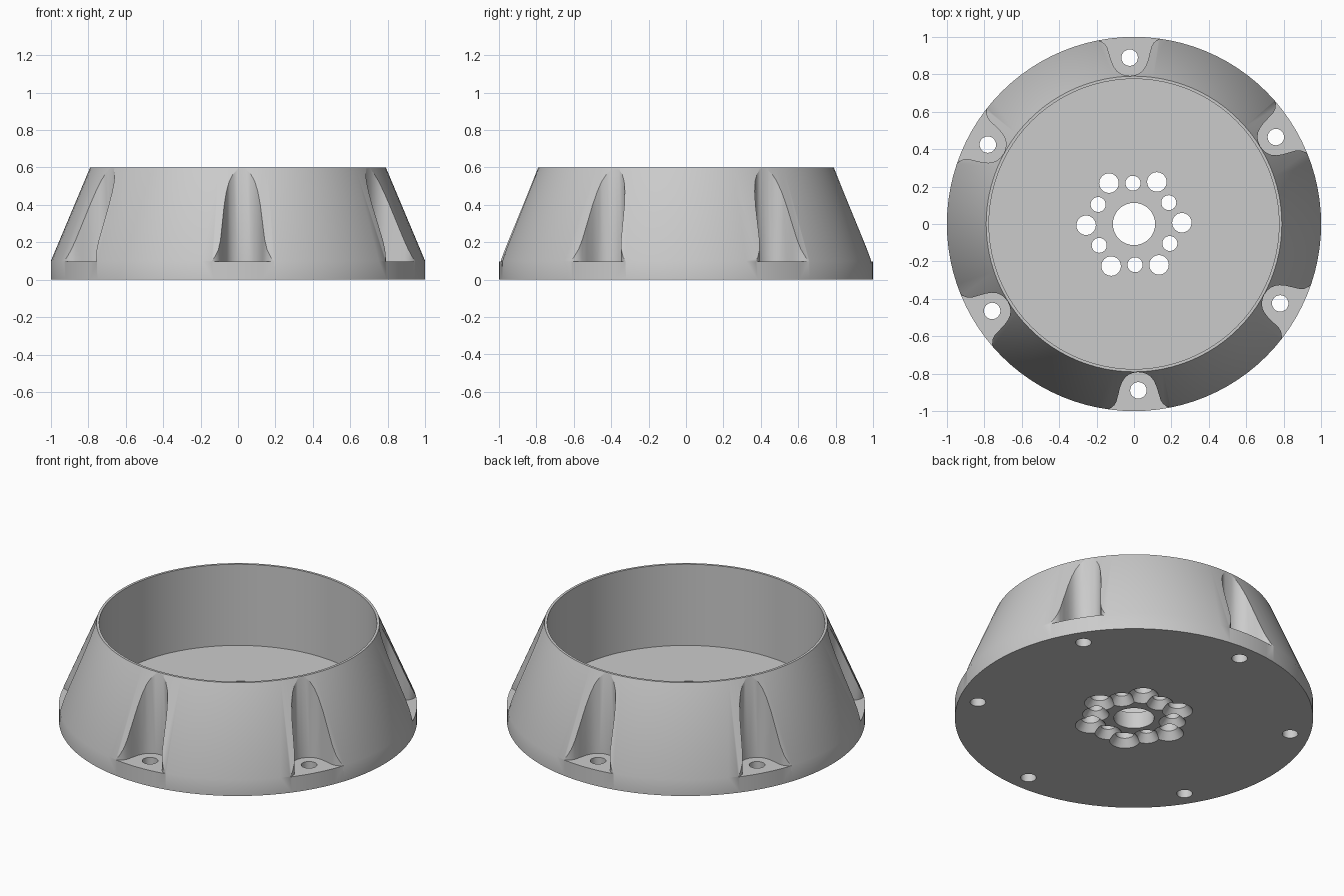
import bpy, bmesh
from math import cos, sin, pi, radians
from mathutils import Matrix, Vector

if "Cube" in bpy.data.objects:
    bpy.data.objects.remove(bpy.data.objects["Cube"], do_unlink=True)

TWIST = radians(1.5)   # slight turn of the whole hole pattern

grey = bpy.data.materials.new("plain grey")
grey.use_nodes = True
grey.diffuse_color = (0.6, 0.6, 0.6, 1)
grey.node_tree.nodes["Principled BSDF"].inputs["Base Color"].default_value = (0.6, 0.6, 0.6, 1)


def loft(bm, rings):
    """Skin a list of point rings and cap both ends."""
    rings = [[bm.verts.new(p) for p in ring] for ring in rings]
    n = len(rings[0])
    for a, b in zip(rings, rings[1:]):
        for i in range(n):
            j = (i + 1) % n
            bm.faces.new((a[i], a[j], b[j], b[i]))
    bm.faces.new(rings[0][::-1])
    bm.faces.new(rings[-1])


def lathe(bm, profile, segments, centre=(0, 0)):
    loft(bm, [[(centre[0] + r * cos(2 * pi * i / segments),
                centre[1] + r * sin(2 * pi * i / segments), z)
               for i in range(segments)] for r, z in profile])


def finish(bm, name):
    bmesh.ops.recalc_face_normals(bm, faces=bm.faces)
    mesh = bpy.data.meshes.new(name)
    bm.to_mesh(mesh)
    bm.free()
    mesh.materials.append(grey)
    obj = bpy.data.objects.new(name, mesh)
    bpy.context.collection.objects.link(obj)
    return obj


def ring_of_holes(name, radius, start, profile, segments):
    bm = bmesh.new()
    for k in range(6):
        a = radians(start + 60 * k) + TWIST
        lathe(bm, profile, segments, (radius * cos(a), radius * sin(a)))
    return finish(bm, name)


# Tapered cup with a flat floor
bm = bmesh.new()
lathe(bm, [(1, 0), (1, 0.1), (0.79, 0.6), (0.775, 0.6), (0.775, 0.1)], 96)
cup = finish(bm, "tapered_cup")

# Flared, round-ended pockets around the rim
half = [(0.795, 0.025), (0.803, 0.047), (0.818, 0.068), (0.84, 0.084),
        (0.87, 0.097), (0.91, 0.108), (0.945, 0.118), (0.965, 0.13),
        (0.98, 0.15), (0.99, 0.18), (1.1, 0.3)]
outline = [(r, -w) for r, w in half] + [(r, w) for r, w in reversed(half)] + [(0.792, 0)]
bm = bmesh.new()
for k in range(6):
    turn = Matrix.Rotation(radians(30 + 60 * k) + TWIST, 3, "Z")
    loft(bm, [[turn @ Vector((r, w, z)) for r, w in outline] for z in (0.097, 0.8)])
pockets = finish(bm, "pocket_cutter")

# Centre bore
bm = bmesh.new()
lathe(bm, [(0.113, -0.1), (0.113, 0.2)], 32)
bore = finish(bm, "bore_cutter")

# Screw holes, and two rings of holes countersunk from below
screws = ring_of_holes("screw_cutter", 0.889, 30, [(0.044, -0.1), (0.044, 0.2)], 24)
large = ring_of_holes("large_hole_cutter", 0.256, 0,
                      [(0.1, -0.02), (0.052, 0.045), (0.052, 0.2)], 32)
small = ring_of_holes("small_hole_cutter", 0.218, 30,
                      [(0.09, -0.02), (0.04, 0.045), (0.04, 0.2)], 32)

bpy.ops.object.select_all(action="DESELECT")
bpy.context.view_layer.objects.active = cup
cup.select_set(True)
for cutter in (pockets, bore, screws, large, small):
    cutter.hide_render = True
    mod = cup.modifiers.new(cutter.name, "BOOLEAN")
    mod.operation = "DIFFERENCE"
    mod.solver = "EXACT"
    mod.object = cutter
    bpy.ops.object.modifier_apply(modifier=mod.name)
    bpy.data.objects.remove(cutter, do_unlink=True)

bpy.ops.object.shade_smooth_by_angle(angle=radians(30))
